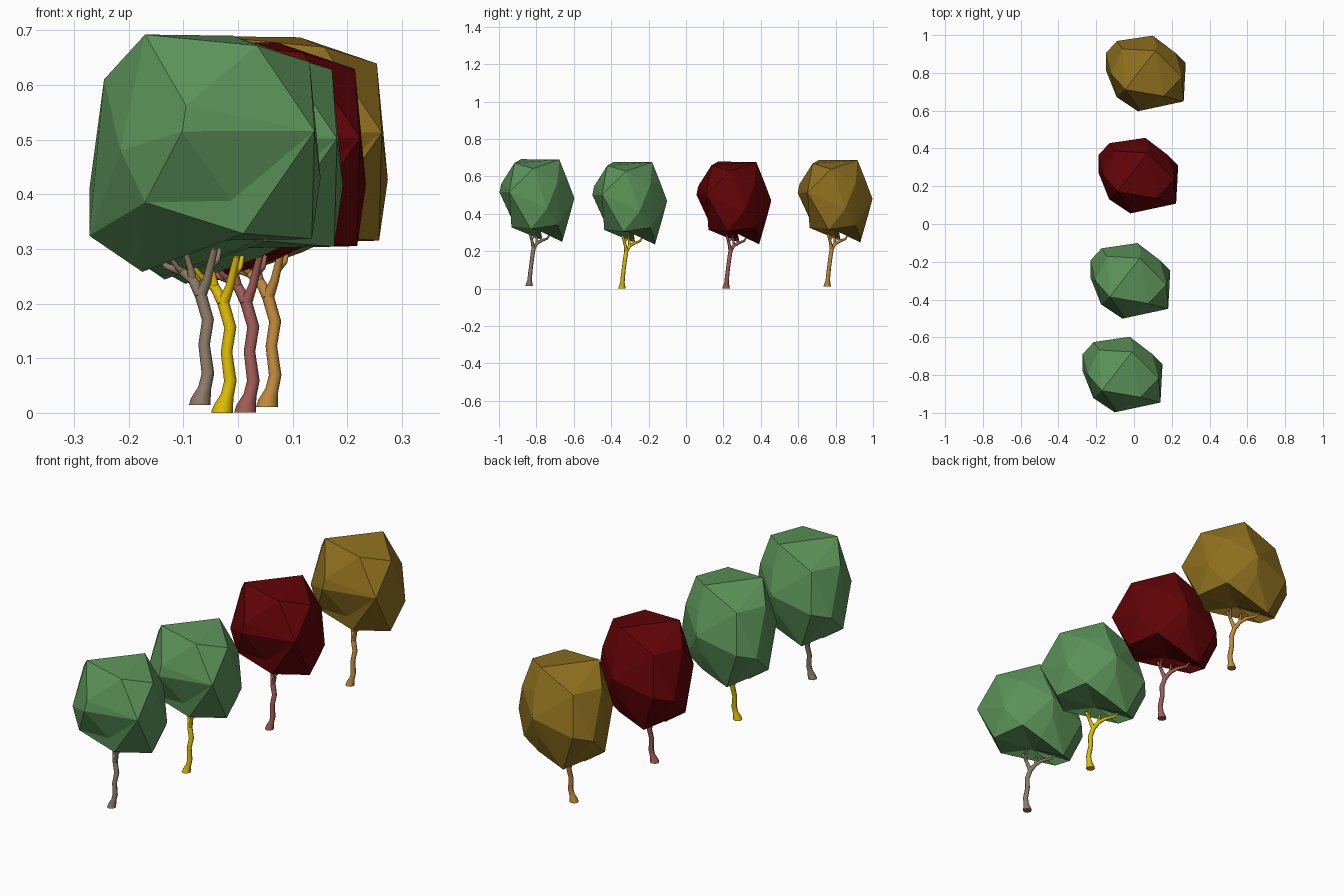
import bpy, bmesh, math
from mathutils import Vector

if "Cube" in bpy.data.objects:
    bpy.data.objects.remove(bpy.data.objects["Cube"])


def material(name, rgb):
    m = bpy.data.materials.new(name)
    m.diffuse_color = (*rgb, 1)
    m.use_nodes = True
    m.node_tree.nodes["Principled BSDF"].inputs["Base Color"].default_value = m.diffuse_color
    return m


GREEN = material("leaf green", (0.105, 0.287, 0.098))
RED = material("leaf dark red", (0.118, 0.001, 0.002))
GOLD = material("leaf gold", (0.27, 0.159, 0.013))
TAUPE = material("bark taupe", (0.262, 0.198, 0.136))
YELLOW = material("bark yellow", (0.72, 0.50, 0.001))
ROSE = material("bark rose", (0.352, 0.107, 0.093))
TAN = material("bark tan", (0.527, 0.254, 0.045))

# Corner points of the faceted crown, wrapped by a convex hull
CROWN = [
    # top
    (-.105, -.085, .692), (.055, .12, .69), (.10, -.12, .672),
    (.196, -.02, .642), (-.18, .0, .61), (-.12, .13, .61),
    # front
    (-.037, -.2, .515), (-.03, -.19, .562), (-.15, -.125, .48), (-.105, -.14, .385),
    # right
    (.205, -.148, .516), (.216, .055, .43), (.200, -.034, .318), (.16, .11, .57),
    # left and back
    (-.207, .018, .324), (-.207, .108, .408), (-.148, .172, .43),
    (.042, .2, .484), (.06, .16, .59), (.03, .178, .40), (.15, .11, .34),
    # underside
    (-.11, .03, .258), (.075, -.136, .328), (.06, .128, .297), (-.072, .135, .25), (.10, -.01, .297),
]

# Trunk and limbs: x, y, z, radius along each path
FORK = (-.003, -.018, .215, .011)
TRUNK = [(-.005, -.042, .014, .020), (-.003, -.041, .022, .0185), (.004, -.039, .045, .012),
         (.010, -.037, .072, .0115), (.003, -.031, .125, .0105), (.010, -.025, .170, .011), FORK]
LIMBS = [
    [FORK, (.009, -.024, .245, .008), (.016, -.032, .275, .007), (.022, -.040, .30, .006)],
    [FORK, (-.018, .000, .243, .009), (-.036, .028, .258, .008), (-.066, .055, .268, .006),
     (-.076, .066, .285, .004)],
    [(-.018, .000, .243, .008), (-.022, -.002, .265, .006), (-.03, -.008, .29, .005)],
    [(.014, -.029, .265, .007), (.028, -.012, .280, .005), (.032, -.002, .30, .004)],
    [(-.036, .028, .258, .007), (-.046, .020, .266, .005), (-.056, .014, .28, .004)],
]


def finish(bm, name, mat, loc, smooth):
    bmesh.ops.recalc_face_normals(bm, faces=bm.faces[:])
    for f in bm.faces:
        f.smooth = smooth
    me = bpy.data.meshes.new(name)
    bm.to_mesh(me)
    bm.free()
    me.materials.append(mat)
    if smooth:
        me.set_sharp_from_angle(angle=math.radians(50))
    ob = bpy.data.objects.new(name, me)
    ob.location = loc
    bpy.context.collection.objects.link(ob)


def tube(bm, path, sides=8):
    rings = []
    pts = [Vector(p[:3]) for p in path]
    for i, p in enumerate(pts):
        t = (pts[min(i + 1, len(pts) - 1)] - pts[max(i - 1, 0)]).normalized()
        if i == 0 and p.z < .02:
            t = Vector((0, 0, 1))      # flat foot
        a = t.cross(Vector((0, 1, .1))).normalized()
        b = t.cross(a)
        ring = []
        for k in range(sides):
            w = math.tau * k / sides
            ring.append(bm.verts.new(p + (a * math.cos(w) + b * math.sin(w)) * path[i][3]))
        rings.append(ring)
    for r, s in zip(rings, rings[1:]):
        for k in range(sides):
            j = (k + 1) % sides
            bm.faces.new((r[k], r[j], s[j], s[k]))
    bm.faces.new(rings[0])
    bm.faces.new(rings[-1])


def dent(bm, faces, point):
    """Replace a patch of faces by a fan that runs from its rim to one point."""
    faces = list(faces)
    rim = [(lp.vert, lp.link_loop_next.vert) for f in faces for lp in f.loops
           if not all(g in faces for g in lp.edge.link_faces)]
    inner = [e for e in {e for f in faces for e in f.edges}
             if all(g in faces for g in e.link_faces)]
    for f in faces:
        bm.faces.remove(f)
    for e in inner:
        bm.edges.remove(e)
    tip = bm.verts.new(point)
    for a, b in rim:
        bm.faces.new((a, b, tip))


def crown(name, mat, loc):
    bm = bmesh.new()
    for p in CROWN:
        bm.verts.new(p)
    bmesh.ops.convex_hull(bm, input=bm.verts[:])
    bm.normal_update()
    # hollow underside above the limbs
    dent(bm, [f for f in bm.faces if f.normal.z < -.8], (.0, .0, .315))
    # dent in the front, below the foremost corner
    mid = Vector((.019, -.168, .42))
    edge = min(bm.edges, key=lambda e: ((e.verts[0].co + e.verts[1].co) / 2 - mid).length)
    dent(bm, edge.link_faces, (.052, -.14, .388))
    for v in [v for v in bm.verts if not v.link_faces]:
        bm.verts.remove(v)
    finish(bm, name, mat, loc, False)


def trunk(name, mat, loc):
    bm = bmesh.new()
    for path in [TRUNK] + LIMBS:
        tube(bm, path)
    finish(bm, name, mat, loc, True)


# Row of four trees
TREES = [
    ((-.065, -.797, 0), GREEN, TAUPE), ((-.024, -.301, -.014), GREEN, YELLOW),
    ((.018, .256, -.013), RED, ROSE), ((.058, .797, -.003), GOLD, TAN),
]
for n, (loc, leaf, bark) in enumerate(TREES, 1):
    crown(f"tree_{n}_crown", leaf, loc)
    trunk(f"tree_{n}_trunk", bark, loc)
